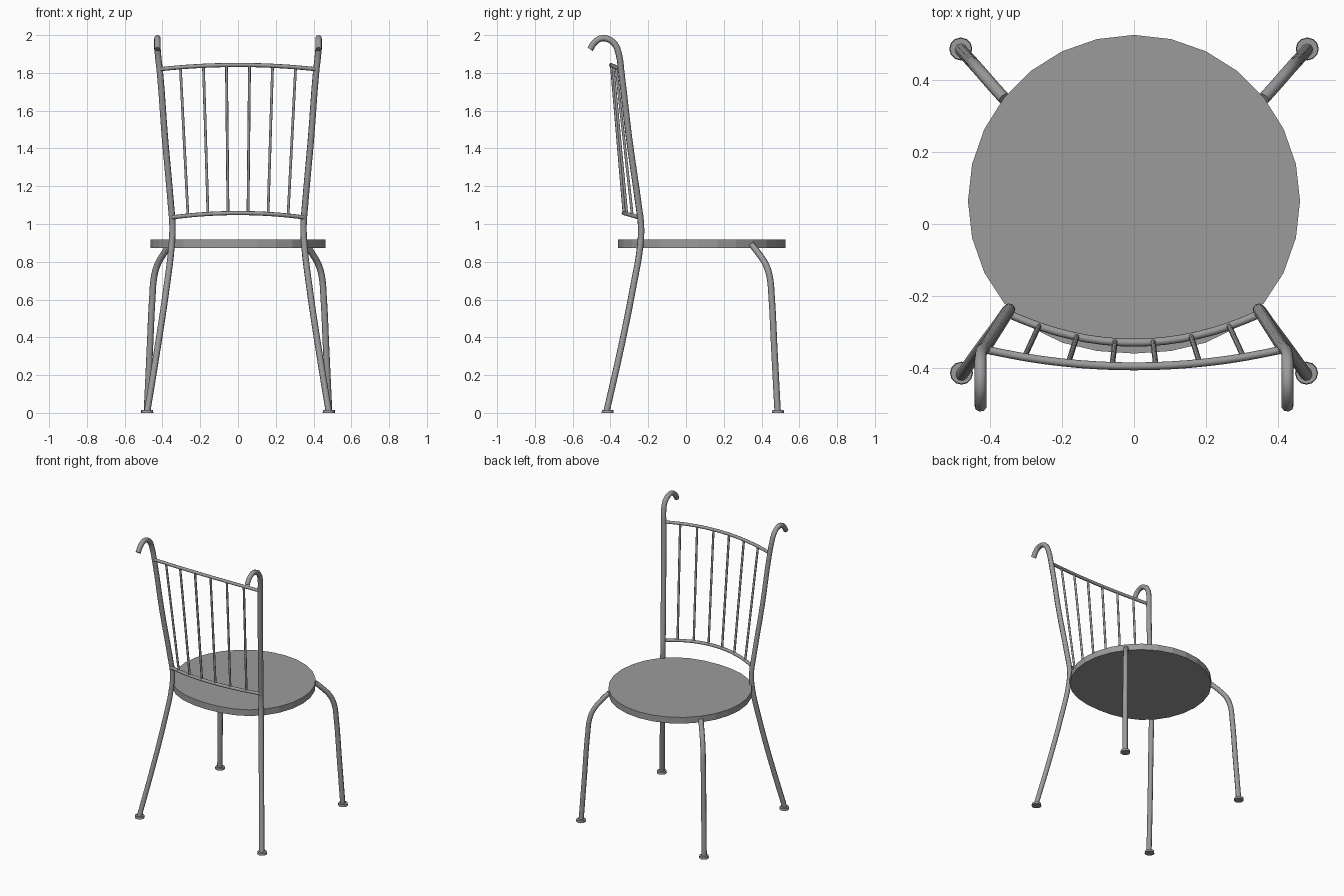
import bpy, bmesh, math
from mathutils import Vector

if "Cube" in bpy.data.objects:
    bpy.data.objects.remove(bpy.data.objects["Cube"])

# Dark grey metal for every part
metal = bpy.data.materials.new("dark_grey")
metal.diffuse_color = (0.33, 0.33, 0.33, 1)
metal.use_nodes = True
metal.node_tree.nodes["Principled BSDF"].inputs["Base Color"].default_value = metal.diffuse_color


def tube(name, points, radius, sides_res=2, steps=4):
    """Smooth round bar through the given points, as a capped mesh."""
    cu = bpy.data.curves.new(name, 'CURVE')
    cu.dimensions = '3D'
    cu.bevel_depth = radius
    cu.bevel_resolution = sides_res
    cu.resolution_u = steps
    cu.use_fill_caps = True
    cu.materials.append(metal)
    sp = cu.splines.new('BEZIER')
    sp.bezier_points.add(len(points) - 1)
    for bp, p in zip(sp.bezier_points, points):
        bp.co = p
        bp.handle_left_type = bp.handle_right_type = 'AUTO'
    ob = bpy.data.objects.new(name, cu)
    bpy.context.collection.objects.link(ob)
    bpy.ops.object.select_all(action='DESELECT')
    ob.select_set(True)
    bpy.context.view_layer.objects.active = ob
    bpy.ops.object.convert(target='MESH')
    ob = bpy.context.object
    ob.name = name
    bpy.ops.object.shade_smooth_by_angle(angle=math.radians(50))
    return ob


def foot(name, x, y):
    """Small domed glide under a leg."""
    bpy.ops.mesh.primitive_cone_add(vertices=12, radius1=0.032, radius2=0.03, depth=0.016,
                                    location=(x, y, 0.008))
    ob = bpy.context.object
    ob.name = name
    ob.data.materials.append(metal)
    bpy.ops.object.shade_smooth_by_angle(angle=math.radians(40))


# Seat: 28-sided disc, slightly flattened at the back
bpy.ops.mesh.primitive_cylinder_add(vertices=28, radius=0.462, depth=0.044,
                                    location=(0, 0.064, 0.896))
seat = bpy.context.object
seat.name = "seat"
seat.data.materials.append(metal)
for v in seat.data.vertices:
    if v.co.y < 0:
        v.co.y *= 1 - 0.08 * (v.co.y / 0.46) ** 4

# Back legs run up into the backrest posts and end in hooks
back_path = [(0.48, -0.42, 0.01), (0.425, -0.343, 0.35), (0.376, -0.277, 0.68),
             (0.352, -0.243, 0.88), (0.347, -0.238, 0.99), (0.355, -0.251, 1.1),
             (0.387, -0.302, 1.46), (0.413, -0.342, 1.80), (0.424, -0.356, 1.90),
             (0.427, -0.377, 1.952), (0.427, -0.41, 1.978), (0.427, -0.445, 1.983),
             (0.427, -0.48, 1.965), (0.427, -0.508, 1.925)]
front_path = [(0.36, 0.348, 0.89), (0.395, 0.387, 0.84), (0.428, 0.425, 0.78),
              (0.445, 0.444, 0.715), (0.453, 0.453, 0.62), (0.467, 0.468, 0.33),
              (0.482, 0.485, 0.01)]
for side, s in (("left", -1), ("right", 1)):
    tube(f"back_leg_{side}", [(s * x, y, z) for x, y, z in back_path], 0.017)
    tube(f"front_leg_{side}", [(s * x, y, z) for x, y, z in front_path], 0.017)
    foot(f"back_foot_{side}", s * 0.48, -0.415)
    foot(f"front_foot_{side}", s * 0.482, 0.487)


# Backrest rails: shallow arcs given by half width, centre and end
def arc(half, centre, end, x):
    t = (x / half) ** 2
    c, e = Vector((x, *centre)), Vector((x, *end))
    return c.lerp(e, t)


top = (0.41, (-0.396, 1.842), (-0.35, 1.82))
bottom = (0.35, (-0.33, 1.058), (-0.25, 1.035))
for name, rail in (("top_rail", top), ("bottom_rail", bottom)):
    pts = [arc(*rail, rail[0] * i / 4) for i in range(-4, 5)]
    tube(name, pts, 0.011, steps=2)

# Six fanned spindles
for i in range(6):
    k = i - 2.5
    tube(f"spindle_{i + 1}", [arc(*bottom, 0.106 * k), arc(*top, 0.122 * k)],
         0.0075, steps=1)
